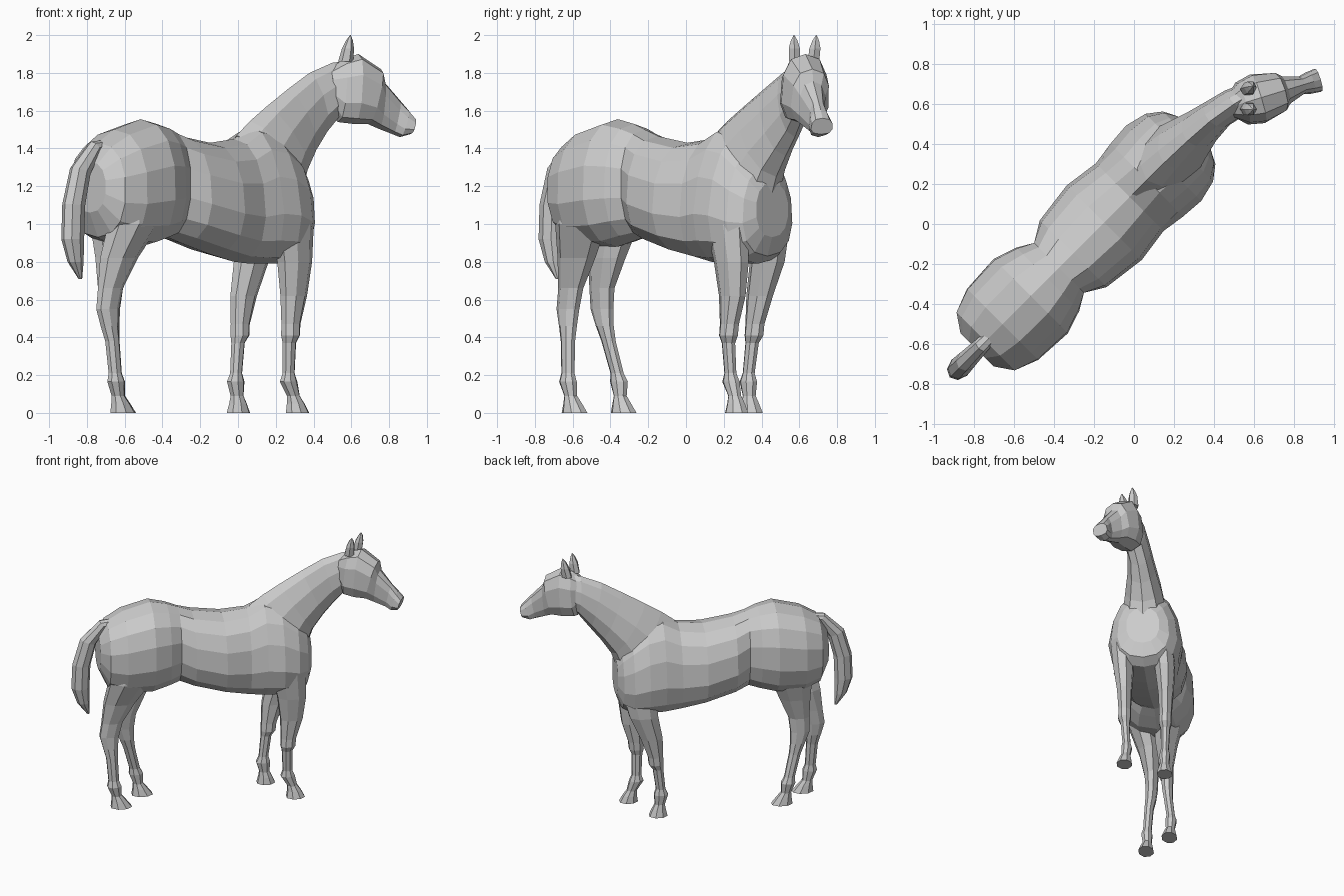
import bpy, bmesh, math
from mathutils import Vector

R2 = math.sqrt(0.5)
MID = 0.11          # sideways offset of the body's centre line


def diag(s, t, z):
    """Point from along-body / sideways coordinates; the horse stands at 45 degrees."""
    return Vector(((s - t) * R2, (s + t) * R2, z))


def loft(name, rings):
    """Skin closed rings of equal count, with capped ends."""
    bm = bmesh.new()
    vs = [[bm.verts.new(p) for p in ring] for ring in rings]
    n = len(vs[0])
    for a, b in zip(vs, vs[1:]):
        for i in range(n):
            j = (i + 1) % n
            bm.faces.new((a[i], a[j], b[j], b[i]))
    bm.faces.new(vs[0])
    bm.faces.new(vs[-1])
    bmesh.ops.recalc_face_normals(bm, faces=bm.faces)
    me = bpy.data.meshes.new(name)
    bm.to_mesh(me)
    bm.free()
    ob = bpy.data.objects.new(name, me)
    bpy.context.collection.objects.link(ob)
    return ob


def section(top, bot, side, hw, n=12, p=2.3, low=0.0):
    """Superellipse between a top and bottom point; low > 0 narrows the upper half."""
    c, up = (top + bot) / 2, (top - bot) / 2
    pts = []
    for i in range(n):
        a = 2 * math.pi * i / n
        cu, sv = math.cos(a), math.sin(a)
        u = math.copysign(abs(cu) ** (2 / p), cu)
        v = math.copysign(abs(sv) ** (2 / p), sv)
        pts.append(c + up * u + side * (v * hw * (1 - low * u)))
    return pts


SIDE = Vector((-R2, R2, 0))

# Trunk: along, top, bottom, half width, upper narrowing
trunk = [(-1.0, 1.33, 1.06, .12, 0), (-.94, 1.43, .93, .21, 0),
         (-.82, 1.50, .88, .255, .03), (-.62, 1.555, .88, .265, .05),
         (-.50, 1.53, .91, .225, .05), (-.42, 1.50, .93, .18, 0),
         (-.32, 1.465, .90, .235, .1), (-.10, 1.43, .84, .262, .12),
         (.08, 1.45, .80, .235, .15), (.20, 1.515, .79, .245, .27),
         (.32, 1.49, .79, .255, .25), (.43, 1.40, .79, .235, .15),
         (.50, 1.31, .83, .185, .1), (.535, 1.22, .93, .12, 0)]
loft("body", [section(diag(s, MID, zt), diag(s, MID, zb), SIDE, w, 14, 2.3, k)
              for s, zt, zb, w, k in trunk])

# Neck: top along/z, bottom along/z, sideways position, half width
neck = [(.10, 1.47, .44, 1.00, .11, .16), (.20, 1.545, .53, 1.15, .11, .15),
        (.32, 1.62, .565, 1.25, .11, .13), (.48, 1.715, .64, 1.36, .105, .10),
        (.63, 1.80, .72, 1.46, .095, .082), (.78, 1.855, .80, 1.56, .07, .08),
        (.86, 1.86, .86, 1.60, .05, .07)]
loft("neck", [section(diag(a, t, za), diag(b, t, zb), SIDE, w, 10, 2, .2)
              for a, za, b, zb, t, w in neck])

# Head, turned towards the right: along, top, bottom, half width
HA = math.radians(17)
HDIR = Vector((math.cos(HA), math.sin(HA), 0))
HSIDE = Vector((-math.sin(HA), math.cos(HA), 0))
HEAD0 = Vector((.58, .615, 0))


def head_pt(u, z):
    return HEAD0 + HDIR * u + Vector((0, 0, z))


head = [(-.10, 1.82, -.09, 1.63, .06), (-.02, 1.875, -.055, 1.54, .11),
        (.06, 1.90, .03, 1.53, .128), (.185, 1.82, .11, 1.53, .105),
        (.20, 1.755, .17, 1.505, .075), (.29, 1.655, .25, 1.475, .045),
        (.335, 1.605, .29, 1.46, .055), (.37, 1.56, .345, 1.475, .06)]
loft("head", [section(head_pt(a, za), head_pt(b, zb), HSIDE, w, 10, 2.6, .08)
              for a, za, b, zb, w in head])

# Ears
for label, y0, y1 in (("right", .575, .572), ("left", .675, .69)):
    rings = []
    for f, ra, rs in ((0, .04, .035), (.5, .032, .034), (.8, .018, .02), (1, .002, .002)):
        c = Vector((.57 + .025 * f, y0 + (y1 - y0) * f, 1.86 + .14 * f))
        rings.append([c + Vector((ra * math.cos(a), rs * math.sin(a), 0))
                      for a in [k * math.pi / 3 for k in range(6)]])
    loft(label + "_ear", rings)

# Tail: x, y, z, half thickness, half width, lean of the ring
tail = [(-.67, -.515, 1.42, .03, .03, 1.4), (-.76, -.605, 1.405, .04, .04, .9),
        (-.835, -.68, 1.28, .062, .05, .35), (-.87, -.715, 1.10, .066, .055, .1),
        (-.875, -.72, .92, .066, .055, 0), (-.86, -.705, .80, .045, .04, 0),
        (-.835, -.68, .71, .01, .01, 0)]
rings = []
for x, y, z, ra, rs, lean in tail:
    fwd = diag(math.cos(lean), 0, -math.sin(lean))
    rings.append([Vector((x, y, z)) + fwd * ra * math.cos(a) + SIDE * rs * math.sin(a)
                  for a in [k * math.pi / 4 for k in range(8)]])
loft("tail", rings)

# Legs: heights with half sizes along and across, shared by each pair
FORE = [(1.22, .10, .06), (1.0, .135, .085), (.80, .11, .075), (.62, .085, .055),
        (.47, .058, .046), (.41, .056, .048), (.37, .04, .034), (.21, .036, .03),
        (.165, .054, .04), (.09, .038, .034), (.05, .052, .046), (0, .07, .058)]
HIND = [(1.25, .16, .08), (1.0, .165, .11), (.82, .12, .08), (.66, .08, .052),
        (.55, .074, .044), (.46, .056, .04), (.38, .044, .034), (.21, .04, .032),
        (.165, .054, .042), (.09, .038, .034), (.05, .056, .046), (0, .08, .058)]


def leg(name, sizes, path):
    rings = []
    for (z, ra, rs), (x, y) in zip(sizes, path):
        c = Vector((x, y, z))
        rings.append([c + diag(ra * math.cos(a), rs * math.sin(a), 0)
                      for a in [(k + .5) * math.pi / 4 for k in range(8)]])
    loft(name, rings)


leg("right_front_leg", FORE,
    [(.22, .19), (.29, .215), (.30, .24), (.295, .245), (.28, .23), (.278, .225),
     (.272, .225), (.268, .235), (.268, .238), (.293, .258), (.305, .265), (.315, .268)])
leg("left_front_leg", FORE,
    [(.11, .37), (.105, .44), (.07, .43), (.03, .39), (.012, .365), (.01, .36),
     (0, .35), (-.01, .332), (-.012, .33), (-.005, .335), (0, .34), (.002, .345)])
leg("right_hind_leg", HIND,
    [(-.50, -.53), (-.55, -.555), (-.63, -.58), (-.675, -.61), (-.69, -.625), (-.68, -.625),
     (-.665, -.625), (-.65, -.625), (-.645, -.625), (-.635, -.61), (-.622, -.60), (-.608, -.59)])
leg("left_hind_leg", HIND,
    [(-.66, -.38), (-.645, -.385), (-.655, -.42), (-.675, -.445), (-.685, -.445), (-.675, -.43),
     (-.665, -.41), (-.65, -.365), (-.645, -.355), (-.632, -.348), (-.62, -.34), (-.608, -.33)])
